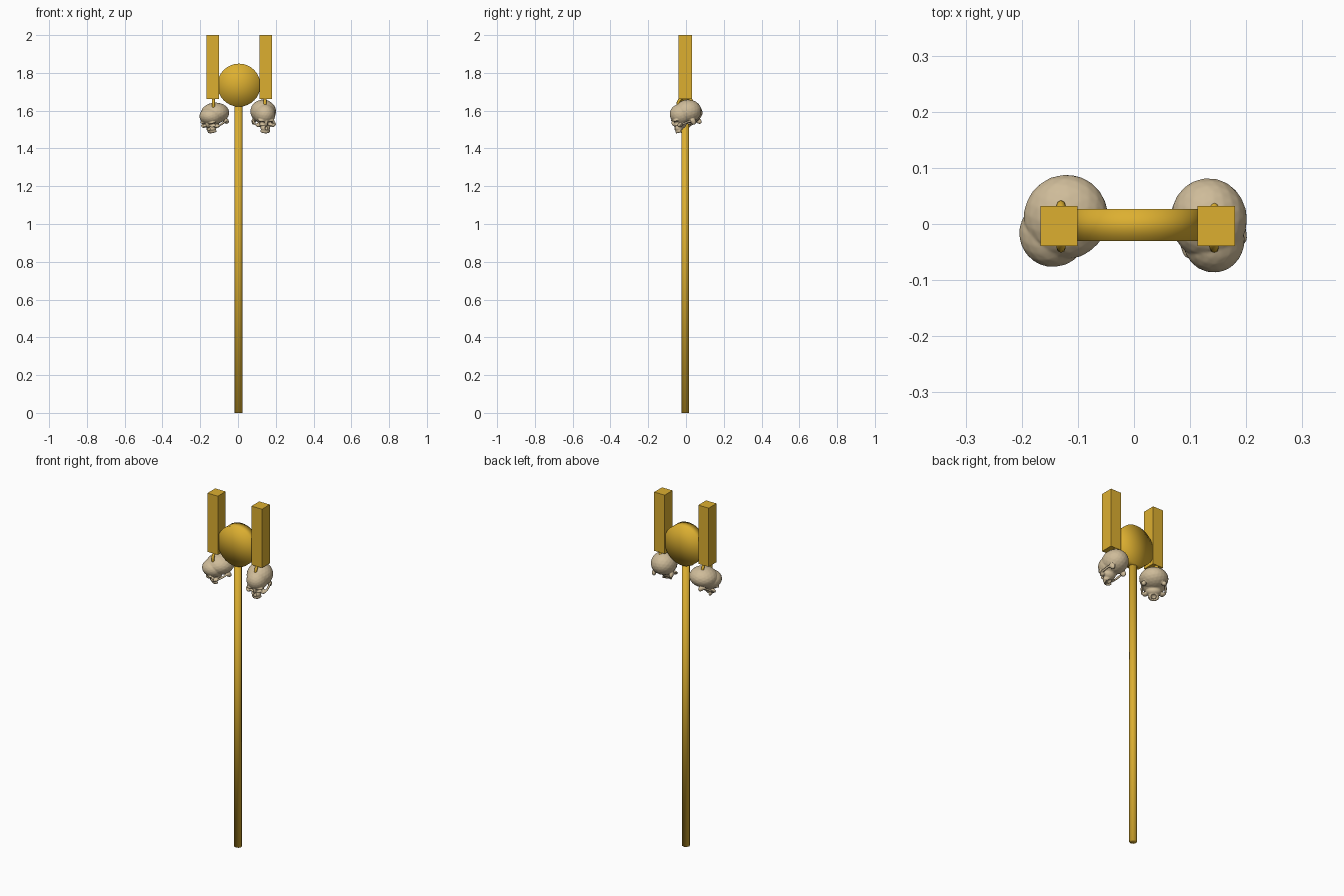
import bpy, bmesh
from math import radians, sin, cos, pi
from mathutils import Matrix, Vector

if "Cube" in bpy.data.objects:
    bpy.data.objects.remove(bpy.data.objects["Cube"])


def material(name, rgb):
    m = bpy.data.materials.new(name)
    m.diffuse_color = (*rgb, 1)
    m.use_nodes = True
    m.node_tree.nodes["Principled BSDF"].inputs["Base Color"].default_value = m.diffuse_color
    return m


gold = material("gold", (0.72, 0.43, 0.03))
bone = material("bone", (0.62, 0.50, 0.32))


def add_object(name, bm, mat, smooth=False):
    me = bpy.data.meshes.new(name)
    bm.to_mesh(me)
    bm.free()
    me.polygons.foreach_set("use_smooth", [smooth] * len(me.polygons))
    if mat:
        me.materials.append(mat)
    ob = bpy.data.objects.new(name, me)
    bpy.context.collection.objects.link(ob)
    return ob


def rod(name, sides, radius, depth, matrix):
    bm = bmesh.new()
    bmesh.ops.create_cone(bm, cap_ends=True, cap_tris=True, segments=sides,
                          radius1=radius, radius2=radius, depth=depth, matrix=matrix)
    return add_object(name, bm, gold, True)


def block(name, lo, hi):
    lo, hi = Vector(lo), Vector(hi)
    bm = bmesh.new()
    bmesh.ops.create_cube(bm, size=1, matrix=Matrix.Translation((lo + hi) / 2)
                          @ Matrix.Diagonal((*(hi - lo), 1)))
    return add_object(name, bm, gold)


def blobs(name, items):
    """Ellipsoids (centre, radii); those off the middle plane are mirrored."""
    bm = bmesh.new()
    for c, r in items:
        for s in ((1, -1) if c[0] else (1,)):
            bmesh.ops.create_icosphere(
                bm, subdivisions=3, radius=1,
                matrix=Matrix.Translation((s * c[0], c[1], c[2])) @ Matrix.Diagonal((*r, 1)))
    return add_object(name, bm, None)


# Staff pole, round plate and the two upright blocks
rod("pole", 8, 0.021, 1.64, Matrix.Translation((0.003, -0.004, 0.82)))
rod("round_plate", 32, 0.114, 0.057,
    Matrix.Translation((0.005, -0.002, 1.735)) @ Matrix.Rotation(pi / 2, 4, 'X'))
block("left_block", (-0.167, -0.039, 1.662), (-0.101, 0.032, 2.0))
block("right_block", (0.113, -0.039, 1.662), (0.180, 0.032, 2.0))

# Hanging rings, standing in the yz plane
for side, x in (("left", -0.130), ("right", 0.143)):
    bpy.ops.mesh.primitive_torus_add(major_segments=20, minor_segments=8, major_radius=0.039,
                                     minor_radius=0.008, location=(x, -0.004, 1.632),
                                     rotation=(0, pi / 2, 0))
    ring = bpy.context.object
    ring.name = side + "_ring"
    ring.data.materials.append(gold)
    bpy.ops.object.shade_smooth()

# Skull bone masses, facing -y
teeth = [(0.022 * sin(a), -0.058 - 0.021 * cos(a), -0.078)
         for a in (radians(d) for d in (10, 30, 52, 76))]
base = blobs("skull_base", [
    ((0, 0.015, 0.005), (0.066, 0.068, 0.064)),       # back of cranium
    ((0, -0.022, 0.002), (0.054, 0.055, 0.058)),      # forehead
    ((0.020, -0.062, -0.015), (0.024, 0.013, 0.009)),  # brow ridge
    ((0, -0.042, -0.040), (0.036, 0.030, 0.032)),     # face core
    ((0.038, -0.056, -0.046), (0.013, 0.014, 0.011)),  # cheekbone
    ((0.053, -0.024, -0.044), (0.006, 0.038, 0.006)),  # cheek arch
    ((0, -0.074, -0.030), (0.007, 0.011, 0.016)),     # nose bridge
    ((0, -0.060, -0.062), (0.025, 0.022, 0.019)),     # upper jaw
    ((0.046, 0.010, -0.050), (0.011, 0.014, 0.020)),  # bone behind ear
] + [(t, (0.0045, 0.0045, 0.009)) for t in teeth])
holes = blobs("skull_holes", [
    ((0.022, -0.076, -0.033), (0.016, 0.026, 0.014)),  # eye socket
    ((0, -0.085, -0.053), (0.008, 0.018, 0.011)),     # nose opening
    ((0, -0.052, -0.087), (0.015, 0.018, 0.016)),     # palate
])
holes.hide_render = True
remesh = base.modifiers.new("fuse", 'REMESH')
remesh.mode = 'VOXEL'
remesh.voxel_size = 0.0028
smooth = base.modifiers.new("soften", 'SMOOTH')
smooth.iterations = 3
cut = base.modifiers.new("cut", 'BOOLEAN')
cut.operation = 'DIFFERENCE'
cut.solver = 'EXACT'
cut.object = holes
bpy.context.view_layer.update()
skull_mesh = bpy.data.meshes.new_from_object(
    base.evaluated_get(bpy.context.evaluated_depsgraph_get()))
for helper in (base, holes):
    bpy.data.objects.remove(helper)


def skull(name, pitch, yaw, lo, hi):
    """Turn a copy of the skull and fit it between two corners."""
    me = skull_mesh.copy()
    me.transform(Matrix.Rotation(radians(yaw), 4, 'Z') @ Matrix.Rotation(radians(pitch), 4, 'X'))
    a = [min(v.co[i] for v in me.vertices) for i in range(3)]
    b = [max(v.co[i] for v in me.vertices) for i in range(3)]
    for v in me.vertices:
        v.co = [lo[i] + (v.co[i] - a[i]) / (b[i] - a[i]) * (hi[i] - lo[i]) for i in range(3)]
    me.materials.clear()
    me.materials.append(bone)
    ob = bpy.data.objects.new(name, me)
    bpy.context.collection.objects.link(ob)
    bpy.ops.object.select_all(action='DESELECT')
    ob.select_set(True)
    bpy.context.view_layer.objects.active = ob
    bpy.ops.object.shade_smooth_by_angle(angle=radians(40))


# Hanging skulls
skull("left_skull", 32, -38, (-0.204, -0.076, 1.480), (-0.047, 0.087, 1.642))
skull("right_skull", 22, 14, (0.066, -0.086, 1.480), (0.201, 0.081, 1.658))
